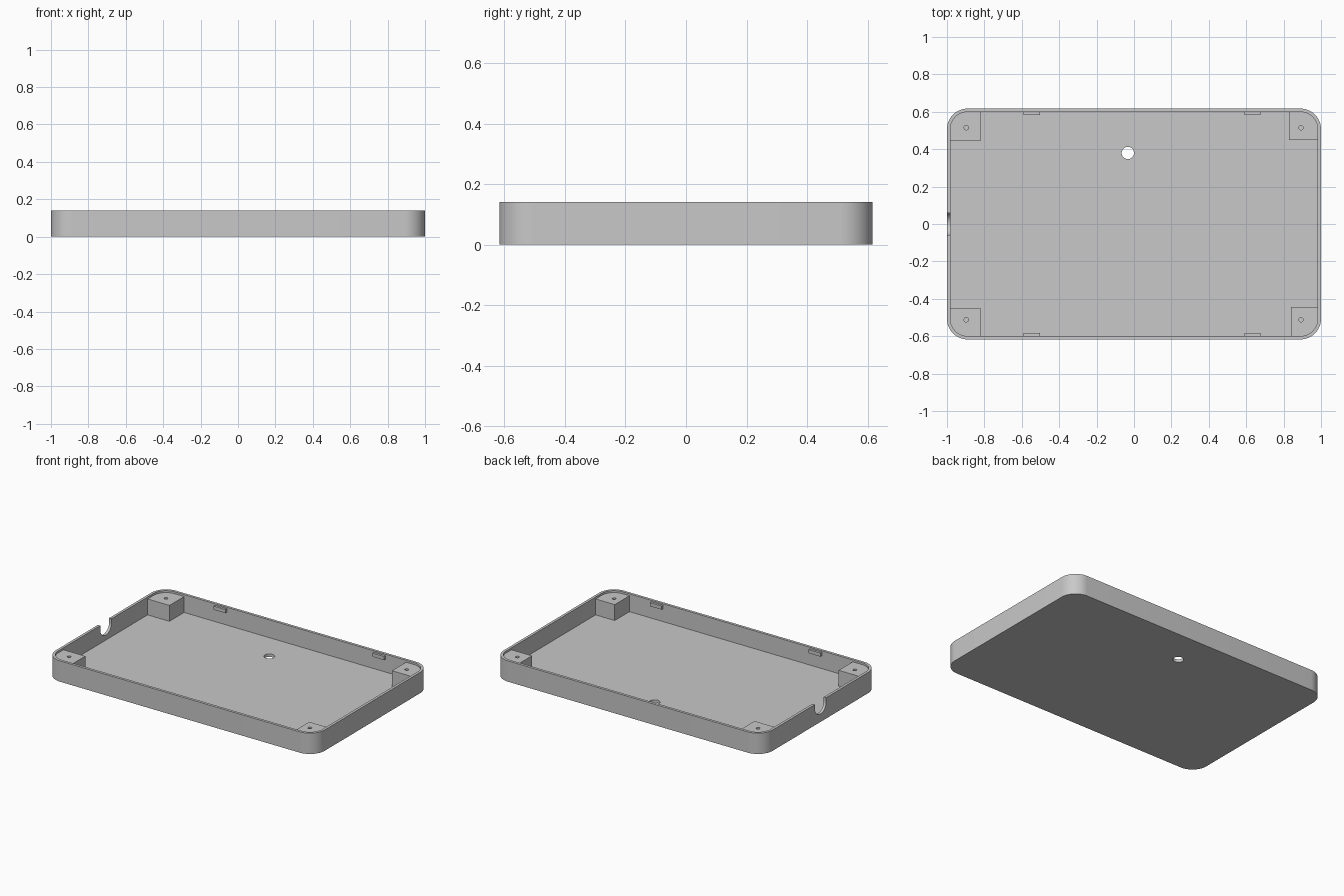
import bpy, bmesh, math
from mathutils import Vector

if "Cube" in bpy.data.objects:
    bpy.data.objects.remove(bpy.data.objects["Cube"])

HX, HY, H = 1.0, 0.617, 0.14      # half width, half depth, height
WALL, FLOOR, R = 0.018, 0.02, 0.11

grey = bpy.data.materials.new("matte grey")
grey.diffuse_color = (0.58, 0.58, 0.58, 1)
grey.use_nodes = True
grey.node_tree.nodes["Principled BSDF"].inputs["Base Color"].default_value = grey.diffuse_color


def arc(cx, cy, r, a0, a1, n):
    """Points on an arc, angles in degrees."""
    return [(cx + r * math.cos(math.radians(a0 + (a1 - a0) * i / n)),
             cy + r * math.sin(math.radians(a0 + (a1 - a0) * i / n))) for i in range(n + 1)]


def rounded_rect(hx, hy, r):
    pts = []
    for sx, sy, a in ((1, 1, 0), (-1, 1, 90), (-1, -1, 180), (1, -1, 270)):
        pts += arc(sx * (hx - r), sy * (hy - r), r, a, a + 90, 14)
    return pts


def circle(cx, cy, r, n=32):
    return arc(cx, cy, r, 0, 360, n)[:-1]


def prism(name, pts, lo, hi, along_x=False):
    """Extrude a 2D outline along z, or along x for a (y, z) outline."""
    bm = bmesh.new()
    place = (lambda p, d: Vector((d, p[0], p[1]))) if along_x else (lambda p, d: Vector((p[0], p[1], d)))
    face = bm.faces.new([bm.verts.new(place(p, lo)) for p in pts])
    ext = bmesh.ops.extrude_face_region(bm, geom=[face])
    shift = place((0, 0), hi - lo)
    bmesh.ops.translate(bm, verts=[v for v in ext["geom"] if isinstance(v, bmesh.types.BMVert)], vec=shift)
    bmesh.ops.recalc_face_normals(bm, faces=bm.faces[:])
    mesh = bpy.data.meshes.new(name)
    bm.to_mesh(mesh)
    bm.free()
    mesh.materials.append(grey)
    obj = bpy.data.objects.new(name, mesh)
    bpy.context.collection.objects.link(obj)
    return obj


def cut(obj, cutters):
    """Subtract the cutters, bake the result and remove the cutters."""
    for c in cutters:
        c.hide_render = True
        mod = obj.modifiers.new("cut", "BOOLEAN")
        mod.operation, mod.solver, mod.object = "DIFFERENCE", "EXACT", c
    bpy.context.view_layer.update()
    deps = bpy.context.evaluated_depsgraph_get()
    baked = bpy.data.meshes.new_from_object(obj.evaluated_get(deps))
    obj.modifiers.clear()
    obj.data = baked
    for c in cutters:
        bpy.data.objects.remove(c)


def smooth(obj):
    bpy.ops.object.select_all(action="DESELECT")
    obj.select_set(True)
    bpy.context.view_layer.objects.active = obj
    bpy.ops.object.shade_smooth_by_angle(angle=math.radians(30))


# Tray with cavity, round floor hole and U-shaped cable slot in the left wall
tray = prism("tray", rounded_rect(HX, HY, R), 0, H)
slot = arc(0, 0.114, 0.06, 180, 360, 24) + [(0.06, 0.2), (-0.06, 0.2)]
cut(tray, [
    prism("cavity_cutter", rounded_rect(HX - WALL, HY - WALL, R - WALL), FLOOR, 0.3),
    prism("floor_hole_cutter", circle(-0.033, 0.38, 0.033), -0.1, 0.1),
    prism("cable_slot_cutter", slot, -1.05, -0.95, along_x=True),
])
smooth(tray)

# Corner screw posts: inner corner position, then screw hole position
posts = {
    "back_left": (-0.82, 0.443, -0.897, 0.515),
    "back_right": (0.83, 0.45, 0.893, 0.515),
    "front_left": (-0.82, -0.45, -0.897, -0.512),
    "front_right": (0.84, -0.443, 0.893, -0.512),
}
INSET = WALL * 0.5                 # posts run into the middle of the wall
for side, (px, py, hx, hy) in posts.items():
    sx, sy = math.copysign(1, px), math.copysign(1, py)
    ox, oy, r = HX - INSET, HY - INSET, R - INSET
    curve = [(sx * x, sy * y) for x, y in arc(ox - r, oy - r, r, 0, 90, 14)]
    outline = [(px, py), (sx * ox, py)] + curve + [(px, sy * oy)]
    post = prism(side + "_post", outline, FLOOR * 0.5, 0.127)
    cut(post, [prism("screw_hole_cutter", circle(hx, hy, 0.012, 20), 0.04, 0.2)])
    smooth(post)

# Snap tabs on the long walls
for sy, side in ((1, "back"), (-1, "front")):
    for x0, x1, end in ((-0.59, -0.503, "left"), (0.59, 0.677, "right")):
        y0, y1 = sy * (HY - WALL * 0.5), sy * (HY - WALL - 0.015)
        prism(f"{side}_{end}_snap_tab", [(x0, y0), (x1, y0), (x1, y1), (x0, y1)], 0.106, 0.13)
